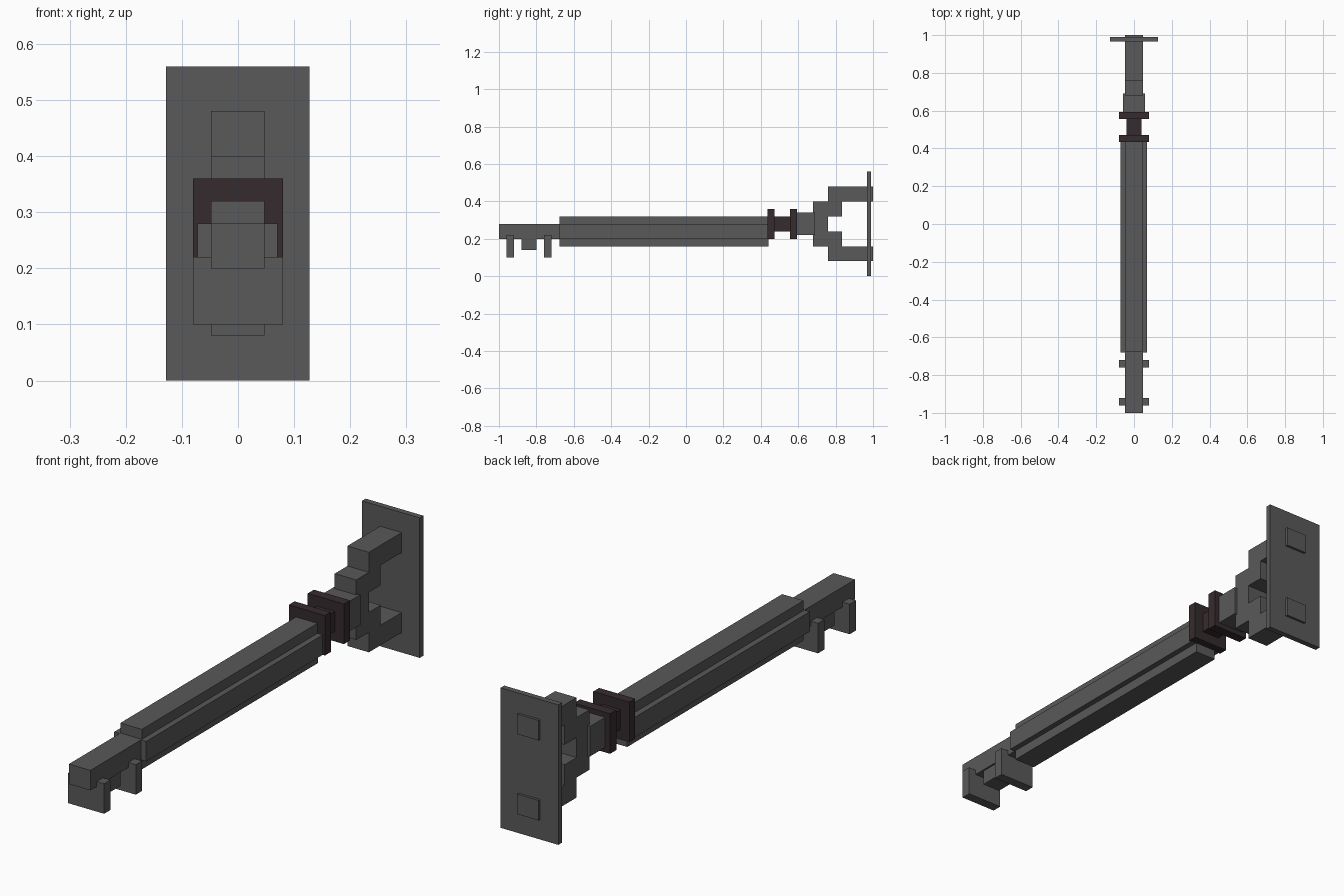
import bpy

if "Cube" in bpy.data.objects:
    bpy.data.objects.remove(bpy.data.objects["Cube"])


def make_material(name, color):
    mat = bpy.data.materials.new(name)
    mat.diffuse_color = (*color, 1.0)
    mat.use_nodes = True
    mat.node_tree.nodes["Principled BSDF"].inputs["Base Color"].default_value = mat.diffuse_color
    return mat


GREY = make_material("gunmetal grey", (0.1, 0.1, 0.1))
DARK = make_material("dark brown", (0.036, 0.024, 0.026))


def make_object(name, verts, faces, mat):
    mesh = bpy.data.meshes.new(name)
    mesh.from_pydata(verts, [], faces)
    mesh.materials.append(mat)
    obj = bpy.data.objects.new(name, mesh)
    bpy.context.collection.objects.link(obj)
    return obj


def extrude_side(name, outline, x0, x1, mat=GREY):
    """Extrude a counter-clockwise (y, z) outline from x0 to x1."""
    n = len(outline)
    verts = [(x, y, z) for x in (x0, x1) for y, z in outline]
    faces = [tuple(reversed(range(n))), tuple(range(n, 2 * n))]
    faces += [(i, (i + 1) % n, n + (i + 1) % n, n + i) for i in range(n)]
    return make_object(name, verts, faces, mat)


def box(name, x, y, z, mat=GREY):
    (y0, y1), (z0, z1) = y, z
    return extrude_side(name, [(y0, z0), (y1, z0), (y1, z1), (y0, z1)], *x, mat)


BAR = (-0.048, 0.047)
WIDE = (-0.08, 0.08)

# Front bar with its two cross feet and the small block between them
box("front_bar", BAR, (-1.0, -0.66), (0.2, 0.28))
for label, y in (("front", -0.96), ("rear", -0.76)):
    box(label + "_cross_foot", WIDE, (y, y + 0.04), (0.1, 0.22))
box("foot_block", (-0.04, 0.04), (-0.88, -0.8), (0.14, 0.205))

# Long body: narrow top rail, wide middle, narrow bottom rail
box("top_rail", BAR, (-0.675, 0.44), (0.27, 0.32))
box("middle_body", (-0.072, 0.07), (-0.68, 0.44), (0.2, 0.28))
box("bottom_rail", BAR, (-0.675, 0.44), (0.16, 0.21))

# Dark collar: two flanges on a thin core
box("front_flange", WIDE, (0.435, 0.472), (0.2, 0.36), DARK)
box("rear_flange", WIDE, (0.555, 0.594), (0.2, 0.36), DARK)
box("collar_core", (-0.04, 0.04), (0.47, 0.558), (0.24, 0.32), DARK)

# Neck block behind the collar
box("neck_block", (-0.058, 0.058), (0.592, 0.69), (0.22, 0.34))

# Forked bracket: stepped outline, lower half mirrored about z = 0.28
lower = [(0.68, 0.16), (0.76, 0.16), (0.76, 0.08), (1.0, 0.08),
         (1.0, 0.16), (0.835, 0.16), (0.835, 0.24), (0.76, 0.24)]
upper = [(y, 0.56 - z) for y, z in reversed(lower)]
extrude_side("forked_bracket", lower + upper, *BAR)

# Shoulder plate, with the fork tips showing through its back
box("shoulder_plate", (-0.128, 0.127), (0.967, 0.99), (0.0, 0.56))
